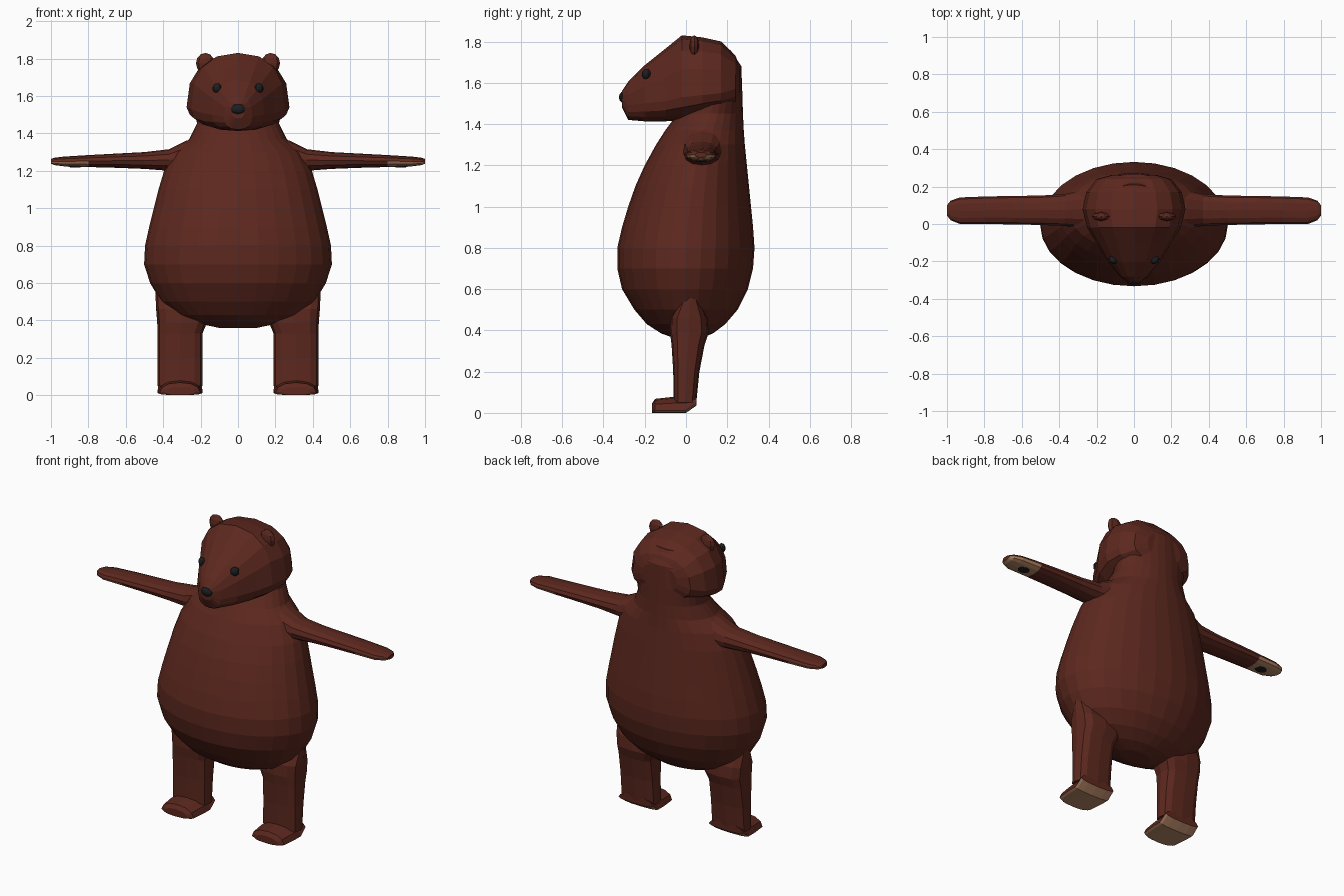
import bpy
import bmesh
import math
from mathutils import Matrix, Vector

cube = bpy.data.objects.get("Cube")
if cube:
    bpy.data.objects.remove(cube, do_unlink=True)


def material(name, rgb):
    mat = bpy.data.materials.new(name)
    mat.use_nodes = True
    mat.diffuse_color = (*rgb, 1)
    bsdf = mat.node_tree.nodes["Principled BSDF"]
    bsdf.inputs["Base Color"].default_value = (*rgb, 1)
    bsdf.inputs["Roughness"].default_value = 0.8
    return mat


FUR = material("brown fur", (0.107, 0.021, 0.013))
TAN = material("tan sole", (0.46, 0.235, 0.13))
BLACK = material("black", (0.012, 0.013, 0.015))


def finish(name, bm, mats, rule=None):
    """Turn a bmesh into an object; faces that meet the rule get the second colour."""
    bmesh.ops.recalc_face_normals(bm, faces=bm.faces)
    bm.normal_update()
    for f in bm.faces:
        if rule and rule(f):
            f.material_index = 1
    mesh = bpy.data.meshes.new(name)
    bm.to_mesh(mesh)
    bm.free()
    for m in mats:
        mesh.materials.append(m)
    obj = bpy.data.objects.new(name, mesh)
    bpy.context.scene.collection.objects.link(obj)
    return obj


def loft(name, rings, place, sides, power=1.0, mats=(FUR,), rule=None):
    """Skin rings (t, u0, u1, v0, v1[, widest v]); place maps u, v, t to a point."""
    bm = bmesh.new()
    loops = []
    for t, u0, u1, v0, v1, *wide in rings:
        mid = wide[0] if wide else (v0 + v1) / 2
        loop = []
        for i in range(sides):
            a = math.tau * i / sides
            c, s = round(math.cos(a), 6), round(math.sin(a), 6)
            cu = math.copysign(abs(c) ** power, c)
            sv = math.copysign(abs(s) ** power, s)
            u = (u0 + u1) / 2 + cu * (u1 - u0) / 2
            v = mid + sv * ((v1 - mid) if s > 0 else (mid - v0))
            loop.append(bm.verts.new(place(u, v, t)))
        loops.append(loop)
    for a, b in zip(loops, loops[1:]):
        for i in range(sides):
            j = (i + 1) % sides
            bm.faces.new((a[i], a[j], b[j], b[i]))
    bm.faces.new(loops[0])
    bm.faces.new(loops[-1])
    return finish(name, bm, mats, rule)


def ball(name, centre, radii, mat, segments=10, rings=7, turn=0.0):
    bm = bmesh.new()
    m = Matrix.Translation(Vector(centre)) @ Matrix.Rotation(turn, 4, "Z") \
        @ Matrix.Diagonal((*radii, 1))
    bmesh.ops.create_uvsphere(bm, u_segments=segments, v_segments=rings,
                              radius=1, matrix=m)
    return finish(name, bm, (mat,))


# Pear-shaped body running up through the nape: height, half width, front, back
torso = [(0.36, 0.10, -0.05, 0.07), (0.385, 0.22, -0.12, 0.13),
         (0.43, 0.33, -0.19, 0.19), (0.50, 0.41, -0.25, 0.25),
         (0.60, 0.47, -0.31, 0.30), (0.70, 0.502, -0.333, 0.325),
         (0.80, 0.497, -0.333, 0.332), (0.90, 0.475, -0.31, 0.325),
         (1.00, 0.45, -0.28, 0.315), (1.10, 0.425, -0.245, 0.305),
         (1.20, 0.395, -0.20, 0.295), (1.30, 0.345, -0.145, 0.285),
         (1.37, 0.26, -0.10, 0.28), (1.45, 0.22, -0.04, 0.276),
         (1.55, 0.225, 0.02, 0.273), (1.68, 0.19, 0.06, 0.268),
         (1.76, 0.11, 0.08, 0.215)]
loft("body", [(z, -w, w, f, b) for z, w, f, b in torso],
     lambda u, v, t: (u, v, t), 28)

# Head, from muzzle tip to nape: depth, half width, jaw, crown, cheek height
skull = [(-0.31, 0.035, 1.48, 1.56, 1.52), (-0.28, 0.075, 1.42, 1.605, 1.49),
         (-0.20, 0.14, 1.413, 1.685, 1.50), (-0.10, 0.20, 1.413, 1.765, 1.51),
         (-0.02, 0.25, 1.42, 1.83, 1.53), (0.08, 0.275, 1.45, 1.82, 1.54),
         (0.17, 0.255, 1.47, 1.80, 1.55), (0.24, 0.20, 1.49, 1.73, 1.57),
         (0.262, 0.12, 1.53, 1.68, 1.59)]
loft("head", [(y, -w, w, j, c, k) for y, w, j, c, k in skull],
     lambda u, v, t: (u, t, v), 16, 0.82)
ball("nose", (0, -0.305, 1.53), (0.04, 0.02, 0.027), BLACK)

# Limb rings for the +x side
arm = [(0.20, -0.03, 0.20, 1.18, 1.38), (0.28, -0.02, 0.18, 1.19, 1.36),
       (0.37, -0.01, 0.16, 1.20, 1.315), (0.50, -0.005, 0.152, 1.21, 1.30),
       (0.65, -0.002, 0.15, 1.216, 1.292), (0.80, 0.0, 0.147, 1.22, 1.284),
       (0.93, 0.0, 0.142, 1.224, 1.276), (0.98, 0.02, 0.125, 1.23, 1.27),
       (1.00, 0.045, 0.10, 1.238, 1.263)]
leg = [(0.05, 0.19, 0.43, -0.06, 0.05), (0.20, 0.19, 0.43, -0.062, 0.065),
       (0.33, 0.19, 0.43, -0.07, 0.09), (0.39, 0.165, 0.432, -0.078, 0.11),
       (0.46, 0.16, 0.438, -0.075, 0.105), (0.56, 0.20, 0.442, -0.02, 0.06)]
foot = [(-0.165, 0.23, 0.39, 0, 0.045, 0.012), (-0.15, 0.20, 0.42, 0, 0.068, 0.012),
        (-0.06, 0.19, 0.43, 0, 0.078, 0.012), (0.0, 0.19, 0.43, 0, 0.078, 0.012),
        (0.05, 0.192, 0.428, 0.035, 0.085, 0.05)]

for side, label in ((1, "left"), (-1, "right")):
    # Arms with tan palms and a dark pad
    loft(label + "_arm", arm, lambda u, v, t: (side * t, u, v), 12, 0.9, (FUR, TAN),
         lambda f: abs(f.calc_center_median().x) > 0.8 and f.normal.z < -0.2)
    ball(label + "_palm_pad", (side * 0.87, 0.072, 1.222), (0.038, 0.03, 0.0048), BLACK)

    # Legs and feet with tan soles
    loft(label + "_leg", leg, lambda u, v, t: (side * u, v, t), 12, 0.65)
    loft(label + "_foot", foot, lambda u, v, t: (side * u, t, v), 12, 0.9,
         (FUR, TAN), lambda f: f.normal.z < -0.2)

    # Ears and eyes
    ball(label + "_ear", (side * 0.175, 0.04, 1.775), (0.05, 0.024, 0.055), FUR, 8, 6)
    ball(label + "_eye", (side * 0.112, -0.192, 1.642), (0.026, 0.02, 0.026), BLACK,
         turn=side * 0.6)
